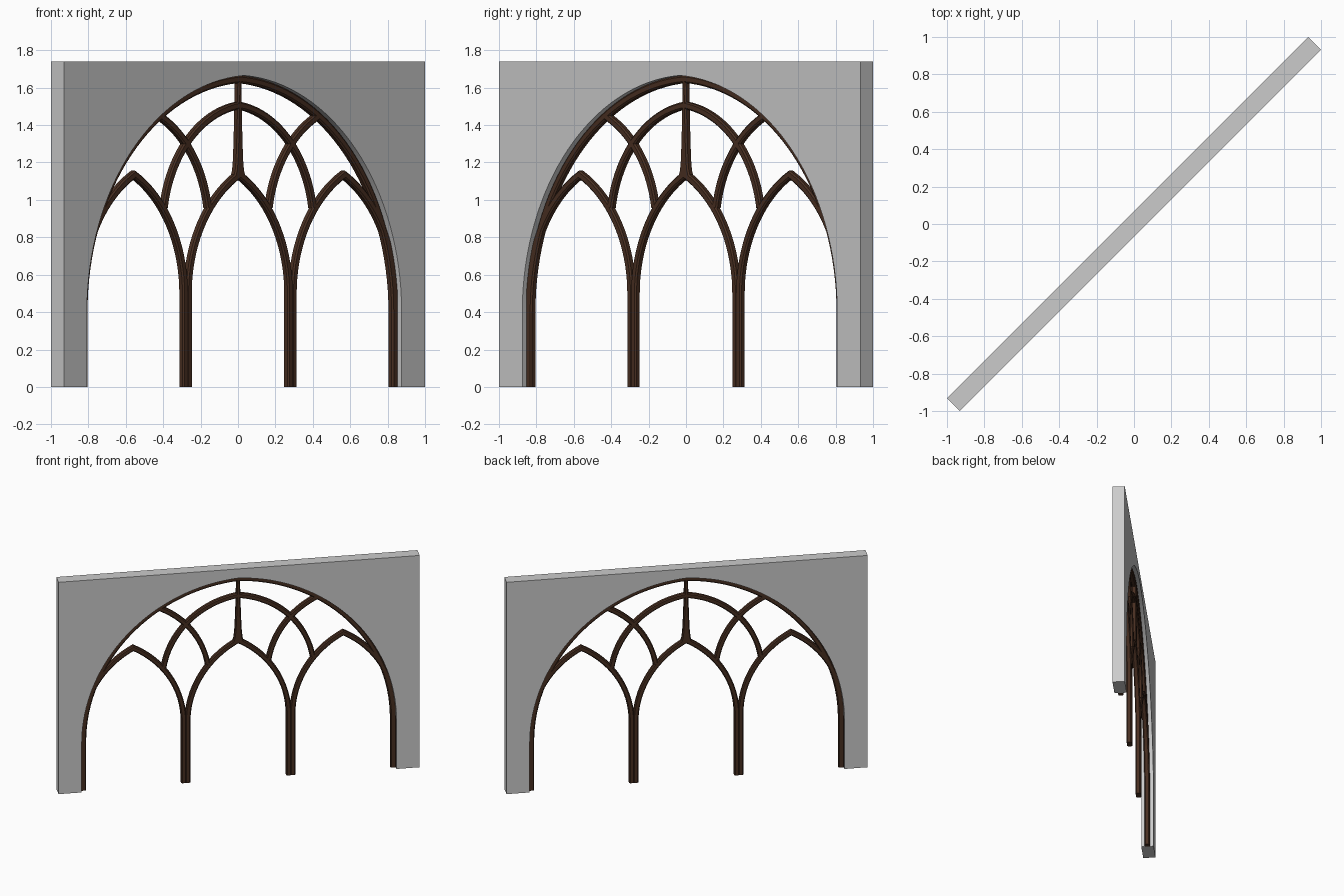
import bpy, bmesh, math
from mathutils import Vector

if "Cube" in bpy.data.objects:
    bpy.data.objects.remove(bpy.data.objects["Cube"])

TURN = math.radians(45)
HALF_L, HALF_T, HEIGHT = 1.365, 0.0475, 1.74   # wall half length, half thickness, height
OPEN = 1.19                                    # half width of the opening
BAY = 2 * OPEN / 3

wood = bpy.data.materials.new("dark_wood")
wood.diffuse_color = (0.065, 0.028, 0.015, 1)
wood.use_nodes = True
wood.node_tree.nodes["Principled BSDF"].inputs["Base Color"].default_value = wood.diffuse_color


def finish(name, bm, mat=None):
    bmesh.ops.recalc_face_normals(bm, faces=bm.faces)
    me = bpy.data.meshes.new(name)
    bm.to_mesh(me)
    bm.free()
    ob = bpy.data.objects.new(name, me)
    bpy.context.collection.objects.link(ob)
    ob.rotation_euler.z = TURN
    if mat:
        me.materials.append(mat)
    bpy.ops.object.select_all(action='DESELECT')
    ob.select_set(True)
    bpy.context.view_layer.objects.active = ob
    bpy.ops.object.shade_smooth_by_angle(angle=math.radians(30))
    return ob


def pointed_arch(half, spring, apex, n=20):
    """Two-centred arch with straight legs, left foot to right foot."""
    h = apex - spring
    r = (half * half + h * h) / (2 * half)
    a = math.asin(min(1, h / r))
    right = [(half - r + r * math.cos(a * i / n), spring + r * math.sin(a * i / n))
             for i in range(n + 1)]
    right = [(half, 0)] + right
    return [(-u, z) for u, z in right] + right[-2::-1]


def arc3(a, b, c, n=20):
    """Circular arc through three points."""
    (ax, ay), (bx, by), (cx, cy) = a, b, c
    d = 2 * (ax * (by - cy) + bx * (cy - ay) + cx * (ay - by))
    A, B, C = ax * ax + ay * ay, bx * bx + by * by, cx * cx + cy * cy
    ox = (A * (by - cy) + B * (cy - ay) + C * (ay - by)) / d
    oy = (A * (cx - bx) + B * (ax - cx) + C * (bx - ax)) / d
    r = math.hypot(ax - ox, ay - oy)
    t0, t1 = math.atan2(ay - oy, ax - ox), math.atan2(cy - oy, cx - ox)
    return [(ox + r * math.cos(t0 + (t1 - t0) * i / n),
             oy + r * math.sin(t0 + (t1 - t0) * i / n)) for i in range(n + 1)]


def bar(name, path, width=0.04, depth=0.04, c=0.008):
    """Sweep a chamfered rectangle along a path in the wall plane."""
    pts = [Vector(p) for p in path]
    widths = width if isinstance(width, list) else [width] * len(pts)
    bm = bmesh.new()
    rings = []
    for i, p in enumerate(pts):
        d0 = (p - pts[i - 1]).normalized() if i else (pts[1] - p).normalized()
        d1 = (pts[i + 1] - p).normalized() if i < len(pts) - 1 else d0
        t = (d0 + d1).normalized()
        miter = 1 / max(0.5, t.dot(d0))
        nrm = Vector((-t.y, t.x)) * miter
        w, f = widths[i] / 2, depth / 2
        sec = [(w, f - c), (w - c, f), (c - w, f), (-w, f - c),
               (-w, c - f), (c - w, -f), (w - c, -f), (w, c - f)]
        rings.append([bm.verts.new((p.x + nrm.x * s, v, p.y + nrm.y * s)) for s, v in sec])
    for r0, r1 in zip(rings, rings[1:]):
        for k in range(8):
            bm.faces.new((r0[k], r0[k - 1], r1[k - 1], r1[k]))
    bm.faces.new(rings[0])
    bm.faces.new(rings[-1])
    return finish(name, bm, wood)


# wall with the large opening
outline = [(-HALF_L, 0)] + pointed_arch(OPEN, 0.4, 1.665, 32)
outline += [(HALF_L, 0), (HALF_L, HEIGHT), (-HALF_L, HEIGHT)]
bm = bmesh.new()
face = bm.faces.new([bm.verts.new((u, -HALF_T, z)) for u, z in outline])
ext = bmesh.ops.extrude_face_region(bm, geom=[face], use_keep_orig=True)
bmesh.ops.translate(bm, vec=(0, 2 * HALF_T, 0),
                    verts=[g for g in ext["geom"] if isinstance(g, bmesh.types.BMVert)])
finish("wall", bm)

# frame lining the opening
bar("opening_frame", pointed_arch(OPEN - 0.02, 0.4, 1.645, 32))

# three lower arches, their neighbouring legs forming the mullions
for name, k in (("left", -1), ("middle", 0), ("right", 1)):
    bar(name + "_lower_arch",
        [(u + k * BAY, z) for u, z in pointed_arch(BAY / 2 - 0.015, 0.5, 1.135)])

# upper crossing ribs, laid out around each mullion axis
rib = arc3((-0.166, 0.96), (0, 1.3), (BAY / 2, 1.505), 24)
rising = [(u - BAY / 2, z) for u, z in rib]
bar("upper_arch", rising + [(-u, z) for u, z in rising[-2::-1]])
short = [(u, z) for u, z in rib if u < 0.2]
for name, s in (("left", -1), ("right", 1)):
    bar(name + "_crossing_rib", [(s * (BAY / 2 + u), z) for u, z in short])

# flared centre post
bar("centre_post", [(0, 1.12), (0, 1.16), (0, 1.21), (0, 1.3), (0, 1.45), (0, 1.65)],
    width=[0.09, 0.066, 0.054, 0.045, 0.034, 0.026])
